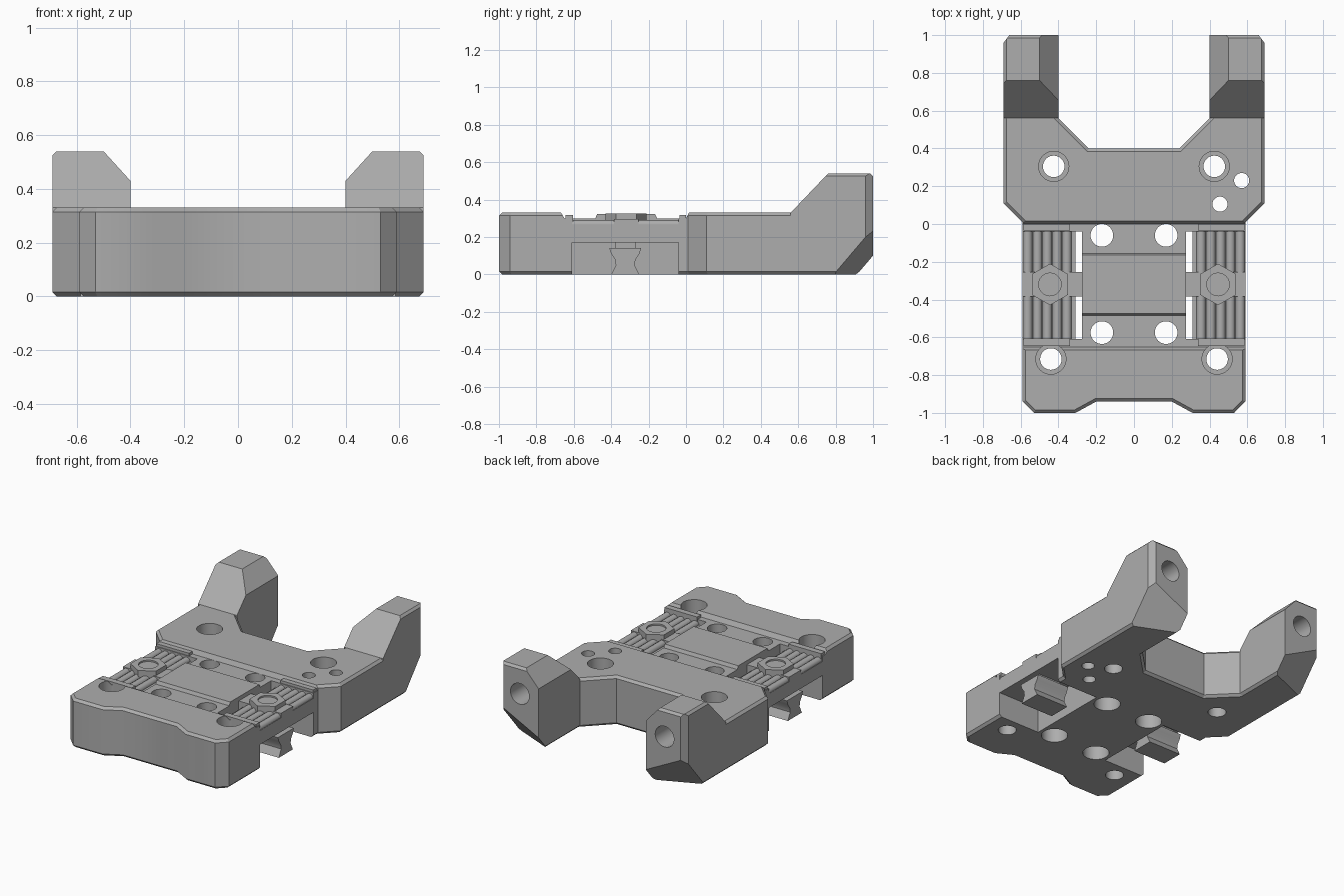
import bpy, bmesh, math
from mathutils import Vector

old = bpy.data.objects.get("Cube")
if old:
    bpy.data.objects.remove(old, do_unlink=True)

grey = bpy.data.materials.new("machined_grey")
grey.use_nodes = True
grey.diffuse_color = (0.42, 0.42, 0.42, 1)
grey.node_tree.nodes["Principled BSDF"].inputs["Base Color"].default_value = grey.diffuse_color
parts = []


def finish(name, bm):
    bmesh.ops.recalc_face_normals(bm, faces=bm.faces[:])
    mesh = bpy.data.meshes.new(name)
    bm.to_mesh(mesh)
    bm.free()
    mesh.materials.append(grey)
    ob = bpy.data.objects.new(name, mesh)
    bpy.context.collection.objects.link(ob)
    parts.append(ob)
    return ob


def prism(points, start, end, axis="z"):
    """Extrude a 2D outline along z (outline in xy) or along x (outline in yz)."""
    bm = bmesh.new()
    place = (lambda p, t: (p[0], p[1], t)) if axis == "z" else (lambda p, t: (t, p[0], p[1]))
    face = bm.faces.new([bm.verts.new(place(p, start)) for p in points])
    made = bmesh.ops.extrude_face_region(bm, geom=[face])["geom"]
    shift = Vector(place((0, 0), end - start))
    bmesh.ops.translate(bm, vec=shift, verts=[v for v in made if isinstance(v, bmesh.types.BMVert)])
    return bm


def box(x0, x1, y0, y1, z0, z1):
    return prism([(x0, y0), (x1, y0), (x1, y1), (x0, y1)], z0, z1)


def ring(x, y, radius, sides=32, turn=0.0):
    steps = [math.tau * i / sides + turn for i in range(sides)]
    return [(x + radius * math.cos(a), y + radius * math.sin(a)) for a in steps]


def cut(ob, bm):
    """Subtract a temporary solid from a part."""
    cutter = finish("cutter", bm)
    parts.remove(cutter)
    cutter.hide_render = True
    mod = ob.modifiers.new("cut", "BOOLEAN")
    mod.operation, mod.solver, mod.object = "DIFFERENCE", "EXACT", cutter
    bpy.context.view_layer.objects.active = ob
    bpy.ops.object.modifier_apply(modifier=mod.name)
    bpy.data.objects.remove(cutter, do_unlink=True)


def slice_off(bm, point, normal):
    """Trim a convex solid on the side the normal points to."""
    bmesh.ops.bisect_plane(bm, geom=bm.verts[:] + bm.edges[:] + bm.faces[:],
                           plane_co=point, plane_no=normal, clear_outer=True)
    bmesh.ops.holes_fill(bm, edges=[e for e in bm.edges if e.is_boundary])


# Main body: front block, narrow neck and rear block in one outline
TOP = 0.33
half = [(0.20, -0.94), (0.31, -1), (0.53, -1), (0.59, -0.94), (0.59, -0.61),
        (0.275, -0.61), (0.275, -0.04), (0.59, -0.04), (0.59, 0.01), (0.69, 0.11),
        (0.69, 0.56), (0.40, 0.56), (0.24, 0.40)]
bm = prism(half + [(-x, y) for x, y in reversed(half)], 0, TOP)
rims = [e for e in bm.edges if abs(e.verts[0].co.z - e.verts[1].co.z) < 0.01
        and min(v.co.y for v in e.verts) < 0.55
        and not all(abs(v.co.x) < 0.6 and -0.62 < v.co.y < -0.03 for v in e.verts)]
bmesh.ops.bevel(bm, geom=rims, offset=0.016, segments=1, affect="EDGES")
body = finish("main_body", bm)

# Lowered deck with a raised pad across the middle
deck = [(-0.68, 0.35), (-0.65, 0.30), (-0.485, 0.30), (-0.475, 0.322), (-0.165, 0.322),
        (-0.155, 0.30), (0.0, 0.30), (0.025, 0.35)]
cut(body, prism(deck, -0.8, 0.8, "x"))

# Screw holes with counterbores: deck holes open wider below, corner holes above
for s in (-1, 1):
    for y in (-0.06, -0.575):
        cut(body, prism(ring(s * 0.17, y, 0.06), -0.1, 0.5))
        cut(body, prism(ring(s * 0.17, y, 0.083), -0.1, 0.14))
    for x, y in ((0.44, -0.715), (0.425, 0.305)):
        cut(body, prism(ring(s * x, y, 0.057), -0.1, 0.5))
        cut(body, prism(ring(s * x, y, 0.08), 0.15, 0.5))
for x, y in ((0.57, 0.23), (0.455, 0.105)):
    cut(body, prism(ring(x, y, 0.04), -0.1, 0.5))

hook = [(-0.41, 0.14), (-0.40, 0.11), (-0.38, 0.08), (-0.375, 0.05), (-0.385, 0.03), (-0.40, 0.0)]
hook += [(-0.65 - y, z) for y, z in reversed(hook)]

for s, side in ((-1, "right"), (1, "left")):
    # Raised rear arm, trimmed from a block
    bm = box(*sorted((s * 0.40, s * 0.69)), 0.56, 1.0, 0, 0.54)
    slice_off(bm, (0, 0.56, TOP), (0, -0.21, 0.20))                  # front slope
    slice_off(bm, (s * 0.40, 0, 0.43), (-s * 1.1, 0, 1))             # inner top
    slice_off(bm, (s * 0.69, 0.96, 0.2), (s * 0.43, 1, -0.85))       # lower outer corner
    slice_off(bm, (s * 0.69, 0.96, 0), (s, 0.75, 0))                 # rear outer edge
    slice_off(bm, (s * 0.69, 0, 0.525), (s, 0, 1))                   # outer top edge
    slice_off(bm, (0, 1, 0.525), (0, 1, 1))                          # rear top edge
    for x, d in ((0.69, 1), (0.40, -1)):
        slice_off(bm, (s * x, 0, 0.016), (s * d, 0, -1))             # lower edges
    arm = finish(side + "_rear_arm", bm)
    bore = prism(ring(s * 0.54, 0.36, 0.07), -1.1, -0.72)
    for v in bore.verts:
        v.co = (v.co.x, -v.co.z, v.co.y)
    cut(arm, bore)

    def span(a, b):
        return sorted((s * a, s * b))

    # Side bridge over the pocket, with ribs running along it
    finish(side + "_bridge", box(*span(0.31, 0.59), -0.61, -0.04, 0.17, 0.265))
    for i in range(5):
        x = s * (0.355 + i * 0.052)
        bm = prism(ring(x, 0.266, 0.025, 16), -0.61, -0.035)
        for v in bm.verts:
            v.co = (v.co.x, v.co.z, v.co.y)
        finish(f"{side}_rib_{i + 1}", bm)

    # End rails beside the ribs
    for label, y0, y1 in (("front", -0.645, -0.605), ("rear", -0.035, 0.0)):
        finish(f"{side}_{label}_rail", box(*span(0.34, 0.585), y0, y1, 0.24, 0.318))

    # Cross bar, hexagonal nut and its recessed screw end
    finish(side + "_cross_bar", box(*span(0.27, 0.59), -0.385, -0.255, 0.20, 0.295))
    nut = finish(side + "_hex_nut", prism(ring(s * 0.445, -0.32, 0.11, 6, math.pi / 6), 0.2, 0.325))
    cut(nut, prism(ring(s * 0.445, -0.32, 0.06), 0.315, 0.4))

    # Waisted clamp foot hanging in the pocket
    finish(side + "_clamp_foot", prism(hook, *span(0.34, 0.585), "x"))
    finish(side + "_clamp_neck", box(*span(0.38, 0.55), -0.38, -0.27, 0.13, 0.18))

# Smooth round surfaces, keep machined edges crisp
bpy.ops.object.select_all(action="DESELECT")
for ob in parts:
    ob.select_set(True)
bpy.context.view_layer.objects.active = body
bpy.ops.object.shade_smooth_by_angle(angle=math.radians(30))
